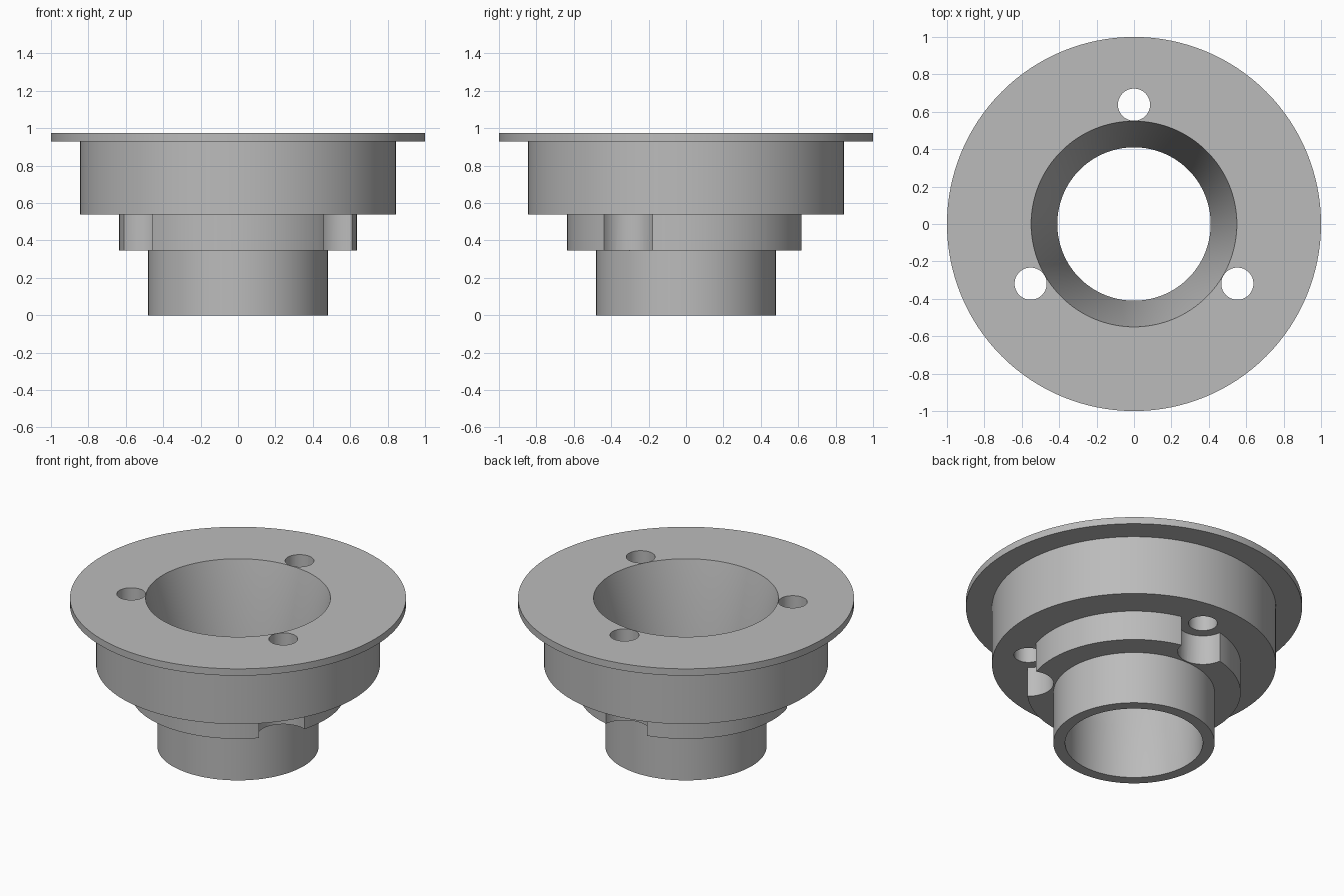
import bpy, bmesh, math
from mathutils import Matrix

default = bpy.data.objects.get("Cube")
if default:
    bpy.data.objects.remove(default, do_unlink=True)

SEGMENTS = 128
RING_Z, BODY_Z, FLANGE_Z, TOP_Z = 0.345, 0.54, 0.93, 0.975
HOLE_RING = 0.638

grey = bpy.data.materials.new("plain_grey")
grey.use_nodes = True
colour = (0.5, 0.5, 0.5, 1)
grey.diffuse_color = colour
grey.node_tree.nodes["Principled BSDF"].inputs["Base Color"].default_value = colour


def make_object(name, bm):
    bmesh.ops.recalc_face_normals(bm, faces=bm.faces)
    mesh = bpy.data.meshes.new(name)
    bm.to_mesh(mesh)
    bm.free()
    mesh.materials.append(grey)
    obj = bpy.data.objects.new(name, mesh)
    bpy.context.collection.objects.link(obj)
    return obj


def revolve(name, profile):
    """Spin a closed (radius, height) profile around z."""
    bm = bmesh.new()
    verts = [bm.verts.new((r, 0, z)) for r, z in profile]
    edges = [bm.edges.new((v, verts[(i + 1) % len(verts)])) for i, v in enumerate(verts)]
    bmesh.ops.spin(bm, geom=verts + edges, cent=(0, 0, 0), axis=(0, 0, 1),
                   angle=math.tau, steps=SEGMENTS, use_duplicate=False)
    bmesh.ops.remove_doubles(bm, verts=bm.verts, dist=0.0001)
    return make_object(name, bm)


def three_cylinders(name, radius, low, high):
    """Upright cylinders at the three screw positions."""
    bm = bmesh.new()
    for k in range(3):
        angle = math.radians(90 + 120 * k)
        place = Matrix.Translation((HOLE_RING * math.cos(angle),
                                    HOLE_RING * math.sin(angle), (low + high) / 2))
        bmesh.ops.create_cone(bm, cap_ends=True, segments=48, radius1=radius,
                              radius2=radius, depth=high - low, matrix=place)
    return make_object(name, bm)


# Stepped collar with a flange, a tapered mouth and a straight spout
collar = revolve("flanged_collar", [
    (0.41, 0), (0.48, 0), (0.48, RING_Z), (0.635, RING_Z), (0.635, BODY_Z),
    (0.845, BODY_Z), (0.845, FLANGE_Z), (1, FLANGE_Z), (1, TOP_Z),
    (0.55, TOP_Z), (0.41, RING_Z)])

# Screw holes through the body, and wider notches in the ring below it
cutters = [three_cylinders("notch_cutter", 0.15, RING_Z - 0.1, BODY_Z),
           three_cylinders("screw_hole_cutter", 0.086, RING_Z - 0.1, TOP_Z + 0.1)]

bpy.ops.object.select_all(action="DESELECT")
collar.select_set(True)
bpy.context.view_layer.objects.active = collar
for cutter in cutters:
    cutter.hide_render = True
    cut = collar.modifiers.new(cutter.name, "BOOLEAN")
    cut.operation, cut.solver, cut.object = "DIFFERENCE", "EXACT", cutter
    bpy.ops.object.modifier_apply(modifier=cut.name)
    bpy.data.objects.remove(cutter, do_unlink=True)

bpy.ops.object.shade_smooth_by_angle(angle=math.radians(30))
